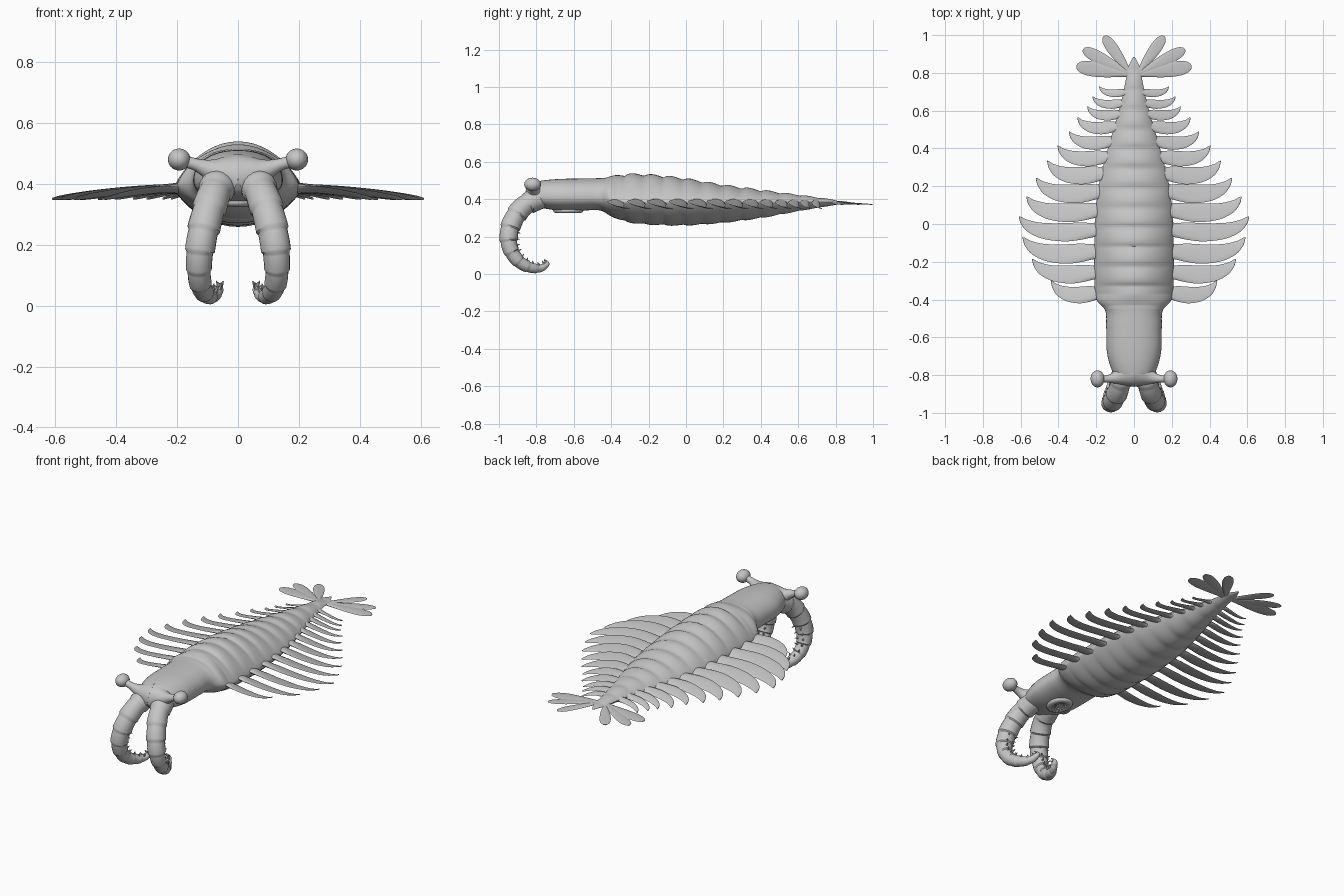
import bpy, bmesh, math
from mathutils import Vector, Matrix

if "Cube" in bpy.data.objects:
    bpy.data.objects.remove(bpy.data.objects["Cube"], do_unlink=True)

grey = bpy.data.materials.new("shell grey")
grey.use_nodes = True
grey.diffuse_color = (0.56, 0.56, 0.56, 1)
grey.node_tree.nodes["Principled BSDF"].inputs["Base Color"].default_value = (0.56, 0.56, 0.56, 1)


def finish(name, bm, angle=50):
    bmesh.ops.recalc_face_normals(bm, faces=bm.faces)
    mesh = bpy.data.meshes.new(name)
    bm.to_mesh(mesh)
    bm.free()
    mesh.materials.append(grey)
    ob = bpy.data.objects.new(name, mesh)
    bpy.context.collection.objects.link(ob)
    bpy.ops.object.select_all(action='DESELECT')
    ob.select_set(True)
    bpy.context.view_layer.objects.active = ob
    bpy.ops.object.shade_smooth_by_angle(angle=math.radians(angle))


def sample(pts, steps):
    """Smooth curve through points of any dimension."""
    out = []
    for i in range(len(pts) - 1):
        a, b, c, d = (pts[max(i - 1, 0)], pts[i], pts[i + 1], pts[min(i + 2, len(pts) - 1)])
        for k in range(steps):
            t = k / steps
            out.append(tuple(q + t * (r - p) / 2 + t * t * (2 * p - 5 * q + 4 * r - s) / 2
                             + t ** 3 * (3 * q - p - 3 * r + s) / 2
                             for p, q, r, s in zip(a, b, c, d)))
    return out + [tuple(pts[-1])]


def loft(bm, rings):
    rows = [[bm.verts.new(p) for p in ring] for ring in rings]
    n = len(rows[0])
    for a, b in zip(rows, rows[1:]):
        for i in range(n):
            bm.faces.new((a[i], a[(i + 1) % n], b[(i + 1) % n], b[i]))
    bm.faces.new(rows[0])
    bm.faces.new(rows[-1])


def tube(bm, pts, sides=16):
    """Round tube along (x, y, z, radius) points."""
    ps = [Vector(p[:3]) for p in pts]
    rings = []
    for i, p in enumerate(pts):
        tan = (ps[min(i + 1, len(ps) - 1)] - ps[max(i - 1, 0)]).normalized()
        u = tan.cross(Vector((1, 0.05, 0) if abs(tan.x) < 0.8 else (0, 1, 0))).normalized()
        v = tan.cross(u)
        rings.append([ps[i] + p[3] * (u * math.cos(a) + v * math.sin(a))
                      for a in (math.tau * k / sides for k in range(sides))])
    loft(bm, rings)


# Body: stations of y, half width, top, bottom
stations = [(-0.855, 0.03, 0.45, 0.40), (-0.83, 0.08, 0.48, 0.37), (-0.78, 0.115, 0.498, 0.355),
            (-0.68, 0.143, 0.508, 0.34), (-0.55, 0.147, 0.511, 0.34), (-0.46, 0.152, 0.513, 0.34),
            (-0.4, 0.198, 0.52, 0.31), (-0.3, 0.21, 0.532, 0.277), (-0.15, 0.21, 0.525, 0.264),
            (0, 0.207, 0.507, 0.262), (0.2, 0.187, 0.474, 0.276), (0.4, 0.138, 0.447, 0.301),
            (0.6, 0.08, 0.422, 0.337), (0.75, 0.046, 0.402, 0.362), (0.82, 0.035, 0.391, 0.372),
            (0.885, 0.004, 0.383, 0.379)]
rings = []
for y, w, top, bottom in sample(stations, 14):
    ring = []
    trunk = min(max((y + 0.45) / 0.08, 0), 1)
    swell = math.sin(math.pi * (((y + 0.43) / 0.104) % 1) ** 0.7) - 0.5
    amp = 0.013 * min(1, w / 0.15) * trunk
    mid = min(max(0.41 - 0.025 * trunk, bottom + 0.002), top - 0.002)
    for k in range(48):
        a = math.tau * k / 48
        c, s = math.cos(a), math.sin(a)
        height = top - mid + amp * swell if s > 0 else mid - bottom + 0.5 * amp * swell
        ring.append((w * math.copysign(abs(c) ** (0.9 + 0.1 * trunk), c), y,
                     mid + height * math.copysign(abs(s) ** (0.95 + 0.65 * trunk), s)))
    rings.append(ring)
bm = bmesh.new()
loft(bm, rings)
finish("segmented_body", bm)

# Round mouth under the head
bm = bmesh.new()
rows = []
for i in range(33):
    a = math.tau * i / 32
    rows.append([((0.046 + 0.019 * math.cos(b)) * math.cos(a),
                  -0.63 + (0.062 + 0.019 * math.cos(b)) * math.sin(a),
                  0.339 + 0.014 * math.sin(b)) for b in (math.tau * k / 10 for k in range(10))])
loft(bm, rows)
for i in range(16):
    a = math.tau * i / 16
    c, s = math.cos(a), math.sin(a)
    tube(bm, [(0.042 * c, -0.63 + 0.058 * s, 0.332, 0.007),
              (0.018 * c, -0.63 + 0.028 * s, 0.329, 0.001)], 5)
bmesh.ops.remove_doubles(bm, verts=bm.verts, dist=0.0001)
finish("mouth_ring", bm)

# Swimming flaps: tip x, tip y, foremost y
flaps = [(0.44, -0.30, -0.42), (0.54, -0.185, -0.315), (0.59, -0.07, -0.21), (0.61, 0.04, -0.092),
         (0.57, 0.145, 0.01), (0.52, 0.245, 0.11), (0.46, 0.335, 0.21), (0.405, 0.415, 0.305),
         (0.345, 0.49, 0.393), (0.30, 0.565, 0.475), (0.248, 0.623, 0.548), (0.22, 0.675, 0.61),
         (0.185, 0.728, 0.672)]
outline = [(0, 0.2, 0.8), (0.1, 0.16, 0.74), (0.25, 0.06, 0.76), (0.45, 0, 0.73), (0.7, 0.1, 0.74),
           (0.88, 0.36, 0.85), (0.97, 0.68, 0.98), (1, 0.97, 1)]


def width_at(y):
    for (y0, w0, *_), (y1, w1, *_) in zip(stations, stations[1:]):
        if y0 <= y <= y1:
            return w0 + (w1 - w0) * (y - y0) / (y1 - y0)


def flap(bm, side, tip_x, tip_y, front):
    h = tip_y - front
    root = width_at(front + h * 0.4) - 0.03
    rings = []
    for t, lead, trail in sample(outline, 4):
        half, mid = max((trail - lead) * h / 2, 0.001), front + h * (lead + trail) / 2
        thick = 0.003 + 0.016 * (1 - t) ** 4
        z = 0.384 - 0.034 * t * t
        rings.append([(side * (root + t * (tip_x - root)), mid + half * math.cos(a),
                       z + thick * math.sin(a) - half * 0.24 * math.cos(a))
                      for a in (math.tau * k / 12 for k in range(12))])
    loft(bm, rings)


# Tail fan blades: tip x, tip y, half width
blades = [(0.16, 0.995, 0.031), (0.27, 0.925, 0.033), (0.305, 0.835, 0.04)]
blade_shape = [(0, 0.3), (0.15, 0.45), (0.45, 0.85), (0.72, 1), (0.9, 0.8), (0.98, 0.4), (1, 0.05)]


def blade(bm, side, tip_x, tip_y, width):
    start, end = Vector((0.015, 0.79, 0.383)), Vector((tip_x, tip_y, 0.372))
    across = Vector((0, 0, 1)).cross(end - start).normalized()
    rings = []
    for t, w in sample(blade_shape, 4):
        c = start.lerp(end, t)
        ring = []
        for k in range(12):
            a = math.tau * k / 12
            p = c + across * w * width * math.cos(a)
            ring.append((side * p.x, p.y, p.z + (0.007 - 0.005 * t) * math.sin(a)))
        rings.append(ring)
    loft(bm, rings)


# Curled feeding arm: x, y, z, radius
arm = [(0.055, -0.77, 0.41, 0.062), (0.078, -0.865, 0.365, 0.057), (0.104, -0.925, 0.285, 0.055),
       (0.122, -0.948, 0.2, 0.05), (0.128, -0.935, 0.125, 0.042), (0.122, -0.893, 0.067, 0.036),
       (0.104, -0.835, 0.036, 0.03), (0.08, -0.78, 0.03, 0.021), (0.062, -0.745, 0.052, 0.015),
       (0.058, -0.748, 0.072, 0.005)]
stalk = [(0.02, -0.79, 0.425, 0.075), (0.07, -0.805, 0.437, 0.05), (0.105, -0.815, 0.45, 0.03),
         (0.14, -0.82, 0.463, 0.02), (0.18, -0.82, 0.475, 0.02)]

for side, label in ((1, "left"), (-1, "right")):
    bm = bmesh.new()
    for row in flaps:
        flap(bm, side, *row)
    finish(label + "_flaps", bm)

    bm = bmesh.new()
    for row in blades:
        blade(bm, side, *row)
    finish(label + "_tail_fan", bm)

    # Overlapping arm segments
    bm = bmesh.new()
    path = sample(arm, 12)
    tube(bm, [(side * x, y, z, r * (0.92 + 0.1 * ((i % 10) / 9)))
              for i, (x, y, z, r) in enumerate(path)], 20)
    # Paired spines on the inside of the curl
    for i in range(28, len(path) - 8, 8):
        x, y, z, r = path[i]
        inward = Vector((0, -0.83 - y, 0.17 - z)).normalized()
        for lean in (-0.45, 0.45):
            d = (inward + Vector((lean, 0, 0))).normalized()
            base, tip = Vector((x, y, z)) + d * r * 0.8, Vector((x, y, z)) + d * (r + 0.018)
            tube(bm, [(side * base.x, base.y, base.z, 0.008), (side * tip.x, tip.y, tip.z, 0.001)], 6)
    finish(label + "_feeding_arm", bm, 35)

    # Stalked eye
    bm = bmesh.new()
    tube(bm, [(side * x, y, z, r) for x, y, z, r in sample(stalk, 5)])
    place = Matrix.Translation((side * 0.193, -0.82, 0.479)) @ Matrix.Diagonal((0.037, 0.045, 0.036, 1))
    bmesh.ops.create_uvsphere(bm, u_segments=24, v_segments=14, radius=1, matrix=place)
    finish(label + "_stalked_eye", bm)
